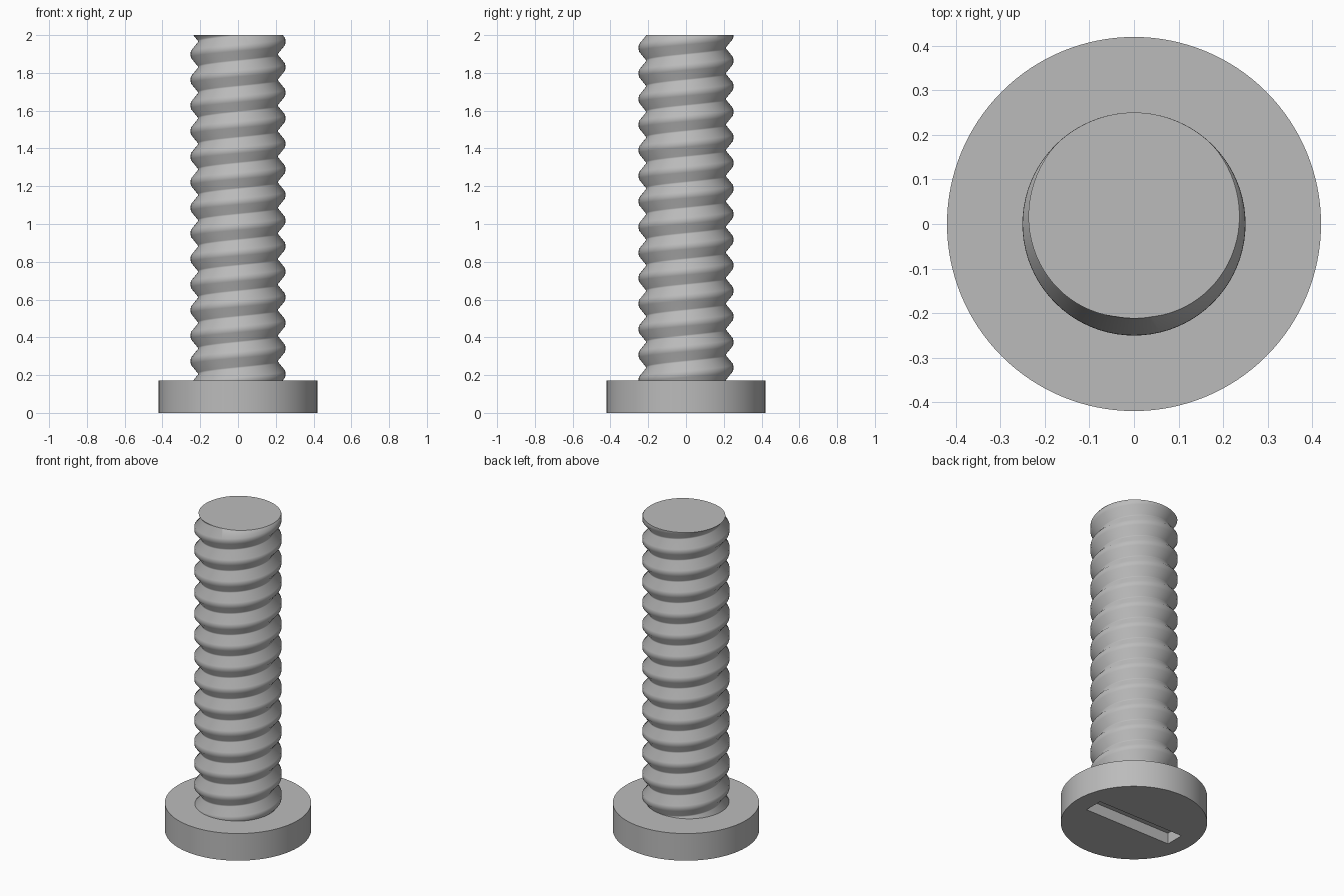
import bpy, bmesh, math
from mathutils import Vector

if "Cube" in bpy.data.objects:
    bpy.data.objects.remove(bpy.data.objects["Cube"])

steel = bpy.data.materials.new("grey_steel")
steel.diffuse_color = (0.5, 0.5, 0.5, 1)
steel.use_nodes = True
steel.node_tree.nodes["Principled BSDF"].inputs["Base Color"].default_value = steel.diffuse_color

HEAD_R, HEAD_H, TOP = 0.42, 0.172, 2.0
PITCH = (TOP - HEAD_H) / 13.5
CREST, ROOT = 0.25, 0.212
SEGS = 80
# thread profile over one pitch: (fraction of pitch from crest, radius)
PROFILE = [(-0.47, ROOT), (-0.125, CREST), (0.0, CREST + 0.0005),
           (0.125, CREST), (0.47, ROOT)]


def finish(obj, angle):
    bpy.ops.object.select_all(action='DESELECT')
    obj.select_set(True)
    bpy.context.view_layer.objects.active = obj
    bpy.ops.object.shade_smooth_by_angle(angle=math.radians(angle))


# head: flat disc with a straight slot cut into its underside
bpy.ops.mesh.primitive_cylinder_add(vertices=128, radius=HEAD_R, depth=HEAD_H,
                                    location=(0, 0, HEAD_H / 2))
head = bpy.context.object
head.name = "head"
head.data.materials.append(steel)

bpy.ops.mesh.primitive_cube_add(size=1, location=(0, 0, 0))
cutter = bpy.context.object
cutter.name = "slot_cutter"
cutter.scale = (0.61, 0.12, 0.14)
cutter.hide_render = True
cutter.data.materials.append(steel)
bpy.context.view_layer.update()

bpy.context.view_layer.objects.active = head
mod = head.modifiers.new("slot", 'BOOLEAN')
mod.operation = 'DIFFERENCE'
mod.solver = 'EXACT'
mod.object = cutter
bpy.ops.object.modifier_apply(modifier=mod.name)
bpy.data.objects.remove(cutter, do_unlink=True)
finish(head, 30)

# threaded shaft: the profile swept along a right-handed helix
bm = bmesh.new()
n = len(PROFILE)
rows = [(TOP + PITCH * (turn - 0.25 + t), r)
        for turn in range(-16, 3) for t, r in PROFILE]
cols = []
for i in range(SEGS):
    a = 2 * math.pi * i / SEGS
    cols.append([bm.verts.new((r * math.cos(a), r * math.sin(a), z + PITCH * i / SEGS))
                 for z, r in rows])
for i in range(SEGS):
    shift = n if i == SEGS - 1 else 0      # the last column joins one pitch higher
    nxt = cols[(i + 1) % SEGS]
    for k in range(len(rows) - 1 - shift):
        bm.faces.new((cols[i][k], nxt[k + shift], nxt[k + 1 + shift], cols[i][k + 1]))

# trim both ends flat and cap them
for z, up in ((TOP, 1), (HEAD_H - 0.04, -1)):
    cut = bmesh.ops.bisect_plane(bm, geom=bm.verts[:] + bm.edges[:] + bm.faces[:],
                                 dist=1e-6, plane_co=Vector((0, 0, z)),
                                 plane_no=Vector((0, 0, up)), clear_outer=True)
    edges = [e for e in cut["geom_cut"]
             if isinstance(e, bmesh.types.BMEdge) and e.is_valid and e.is_boundary]
    bmesh.ops.edgeloop_fill(bm, edges=edges)
bmesh.ops.recalc_face_normals(bm, faces=bm.faces[:])

mesh = bpy.data.meshes.new("threaded_shaft")
bm.to_mesh(mesh)
bm.free()
mesh.materials.append(steel)
shaft = bpy.data.objects.new("threaded_shaft", mesh)
bpy.context.collection.objects.link(shaft)
finish(shaft, 45)
